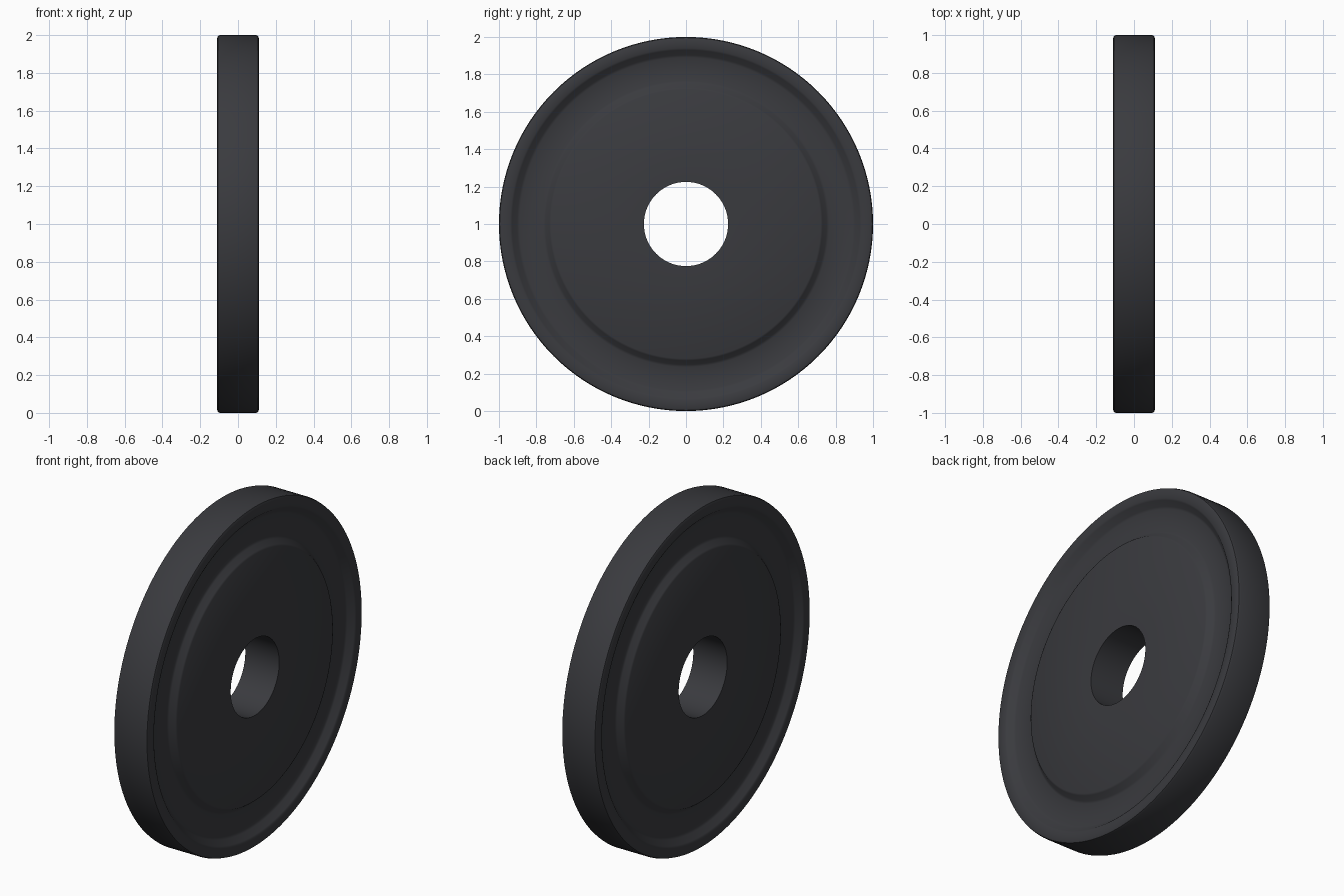
import bpy, bmesh, math
from mathutils import Matrix, Vector

if "Cube" in bpy.data.objects:
    bpy.data.objects.remove(bpy.data.objects["Cube"])

# Flat colour
rubber = bpy.data.materials.new("dark_grey")
rubber.diffuse_color = (0.042, 0.043, 0.049, 1)
rubber.use_nodes = True
rubber.node_tree.nodes["Principled BSDF"].inputs["Base Color"].default_value = rubber.diffuse_color

# Half cross-section as (x, radius), from hole to tread
half = [(0.11, 0.225), (0.11, 0.72), (0.105, 0.73), (0.078, 0.752), (0.073, 0.765),
        (0.073, 0.89), (0.078, 0.903), (0.105, 0.93), (0.11, 0.94),
        (0.11, 0.985), (0.106, 0.996), (0.095, 1.0)]
# Mirror to the other side for a closed ring profile
profile = half + [(-x, r) for x, r in reversed(half)]

# Wheel disc: spin the profile about the x axis
SEGMENTS = 128
bm = bmesh.new()
rings = []
for i in range(SEGMENTS):
    a = 2 * math.pi * i / SEGMENTS
    rings.append([bm.verts.new((x, r * math.cos(a), 1 + r * math.sin(a)))
                  for x, r in profile])
n = len(profile)
for i in range(SEGMENTS):
    p, q = rings[i], rings[(i + 1) % SEGMENTS]
    for j in range(n):
        k = (j + 1) % n
        bm.faces.new((p[j], p[k], q[k], q[j]))
bmesh.ops.recalc_face_normals(bm, faces=bm.faces)
mesh = bpy.data.meshes.new("wheel_disc")
bm.to_mesh(mesh)
bm.free()
mesh.materials.append(rubber)
wheel = bpy.data.objects.new("wheel_disc", mesh)
bpy.context.collection.objects.link(wheel)

# Smooth shading with a sharp bore edge
bpy.context.view_layer.objects.active = wheel
wheel.select_set(True)
bpy.ops.object.shade_smooth_by_angle(angle=math.radians(50))
